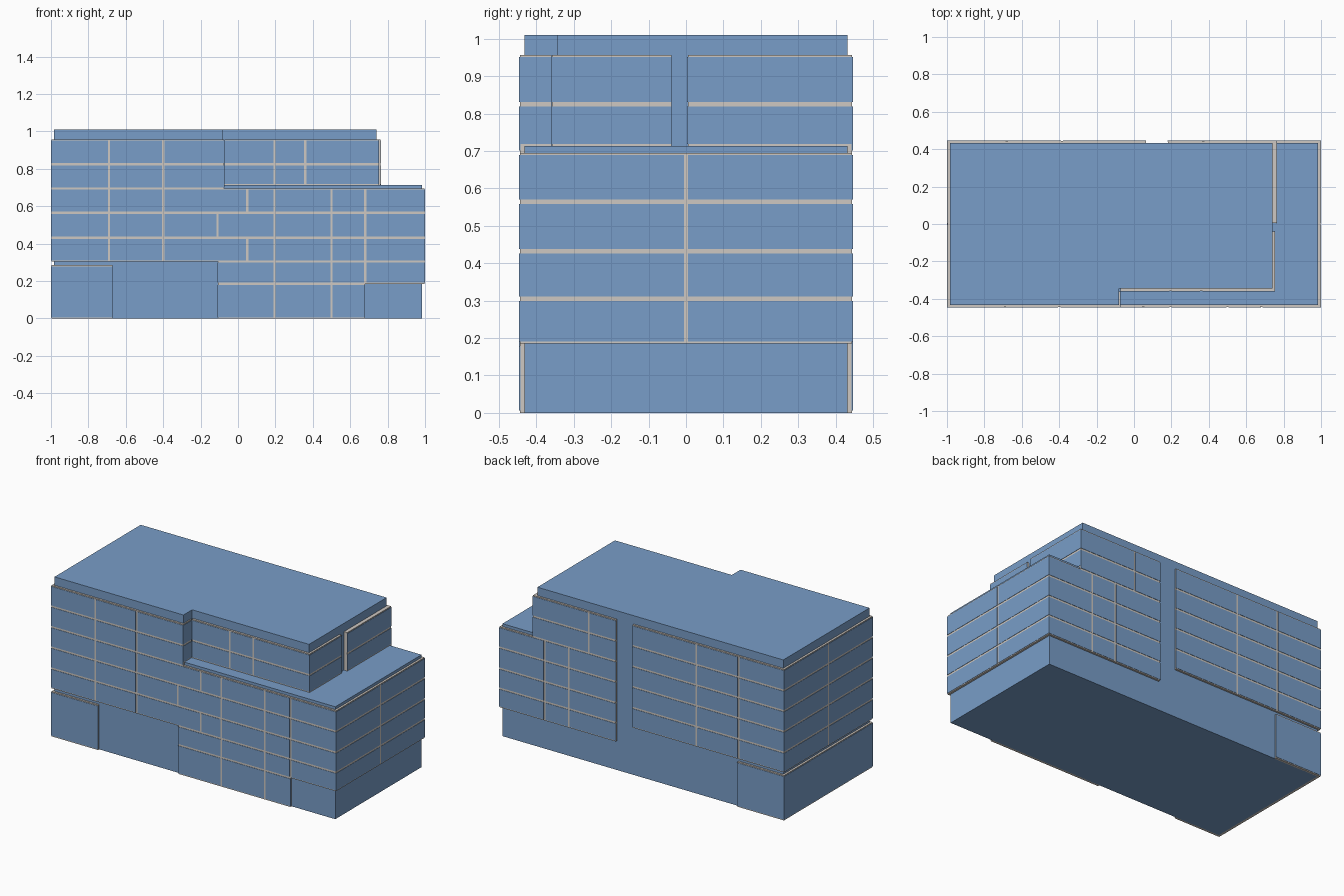
import bpy
import bmesh

if "Cube" in bpy.data.objects:
    bpy.data.objects.remove(bpy.data.objects["Cube"], do_unlink=True)


def material(name, rgb):
    m = bpy.data.materials.new(name)
    m.use_nodes = True
    m.diffuse_color = (*rgb, 1)
    m.node_tree.nodes["Principled BSDF"].inputs["Base Color"].default_value = (*rgb, 1)
    return m


BLUE = material("facade blue", (0.19, 0.34, 0.58))
GREY = material("joint grey", (0.62, 0.58, 0.54))
GAP = 0.006      # half width of a joint
SKIN = 0.002     # how far panels stand proud of the joints


def add_object(name, bm, mat):
    bmesh.ops.recalc_face_normals(bm, faces=bm.faces)
    mesh = bpy.data.meshes.new(name)
    bm.to_mesh(mesh)
    bm.free()
    mesh.materials.append(mat)
    bpy.context.collection.objects.link(bpy.data.objects.new(name, mesh))


def box(bm, lo, hi):
    verts = bmesh.ops.create_cube(bm, size=1)["verts"]
    for v in verts:
        for i in range(3):
            v.co[i] = hi[i] if v.co[i] > 0 else lo[i]


def prism(name, outline, z0, z1):
    bm = bmesh.new()
    face = bm.faces.new([bm.verts.new((x, y, z0)) for x, y in outline])
    top = bmesh.ops.extrude_face_region(bm, geom=[face])["geom"]
    for v in top:
        if isinstance(v, bmesh.types.BMVert):
            v.co.z = z1
    bm.faces.ensure_lookup_table()
    if len(bm.faces) < len(outline) + 2:
        bm.faces.new([v for v in bm.verts if v.co.z == z0])
    add_object(name, bm, BLUE)


def facade(name, axis, sign, face, depth, rows):
    """Panels on a grey backing; rows are (z0, z1, start, end, vertical cuts)."""
    backing, panels = bmesh.new(), bmesh.new()

    def slab(bm, a, b, z0, z1, inner, outer):
        d = sorted((face - sign * inner, face - sign * outer))
        if axis == "y":
            box(bm, (a, d[0], z0), (b, d[1], z1))
        else:
            box(bm, (d[0], a, z0), (d[1], b, z1))

    for z0, z1, start, end, cuts in rows:
        slab(backing, start + SKIN, end - SKIN, z0, z1, depth, SKIN)
        stops = [start - GAP, *cuts, end + GAP]
        for a, b in zip(stops, stops[1:]):
            slab(panels, a + GAP, b - GAP, z0 + GAP, z1 - GAP, SKIN * 2, 0)
    add_object(name + "_joints", backing, GREY)
    add_object(name + "_panels", panels, BLUE)


# Solid building volumes
X, Y = 0.985, 0.432
prism("lower_block", [(-X, -Y), (X, -Y), (X, Y), (-X, Y)], 0, 0.713)
prism("upper_block", [(-X, -Y), (-0.08, -Y), (-0.08, -0.345), (0.74, -0.345),
                      (0.74, Y), (-X, Y)], 0.70, 1.01)

# Floor levels, from the plinth up to the parapet
F = [0, 0.185, 0.305, 0.432, 0.565, 0.695, 0.825, 0.957]
W = 0.446
LEFT = [-0.69, -0.4]
RIGHT = [0.195, 0.5, 0.68]

# Front wall with staggered joints in the middle
front = [(F[i], F[i + 1], -1, 1, LEFT + [mid] + RIGHT)
         for i, mid in ((2, 0.05), (3, -0.11), (4, 0.05))]
front += [(F[i], F[i + 1], -1, -0.072, LEFT) for i in (5, 6)]
front += [(F[1], F[2], -0.11, 1, RIGHT), (F[0], F[1], -0.11, 0.68, RIGHT[:2])]
facade("front_wall", "y", -1, -W, 0.016, front)

# Set-back terrace walls on the upper floors
upper = [(0.713, F[6]), (F[6], F[7])]
facade("terrace_front", "y", -1, -0.36, 0.016,
       [(a, b, -0.075, 0.755, [0.195, 0.36]) for a, b in upper])
facade("terrace_return", "x", 1, -0.072, 0.01,
       [(a, b, -W, -0.358, []) for a, b in upper])
facade("terrace_side_front", "x", 1, 0.755, 0.016,
       [(a, b, -0.36, -0.037, []) for a, b in upper])
facade("terrace_side_back", "x", 1, 0.765, 0.026,
       [(a, b, 0.003, W, []) for a, b in upper])

# Back wall, split by a plain vertical strip
back = [(F[i], F[i + 1], 0.18, 1, [0.51, 0.68]) for i in range(1, 5)]
back += [(a, b, 0.18, 0.765, [0.37]) for a, b in [(F[5], F[6]), upper[1]]]
back += [(F[i], F[i + 1], -1, 0.065, [-0.68, -0.385]) for i in range(2, 7)]
facade("back_wall", "y", 1, W, 0.016, back)

# End walls
facade("right_end_wall", "x", 1, 1, 0.017,
       [(F[i], F[i + 1], -W, W, [0]) for i in range(1, 5)])
facade("left_end_wall", "x", -1, -1, 0.017,
       [(F[i], F[i + 1], -W, W, [0]) for i in range(2, 7)])

# Plinth cladding wrapping the left end
plinth = [(-GAP, 0.285, -1, -0.67, [])]
plinth = [(0, 0.285, -1, -0.67, [])]
facade("plinth_front", "y", -1, -W, 0.016, plinth)
facade("plinth_back", "y", 1, W, 0.016, plinth)
facade("plinth_left", "x", -1, -1, 0.017, [(0, 0.285, -W, W, [])])
